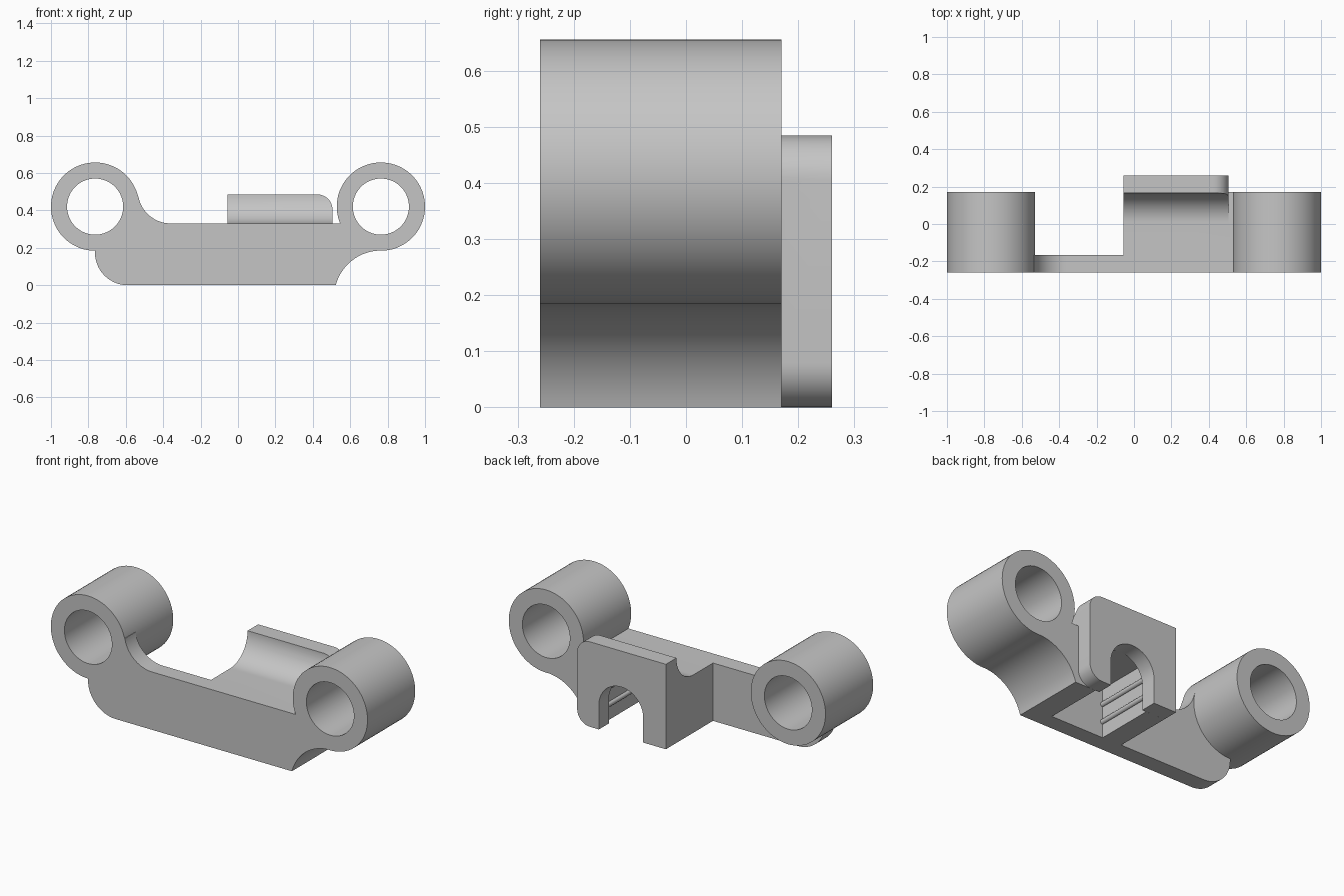
import bpy, bmesh
from math import sin, cos, pi, radians

cube = bpy.data.objects.get("Cube")
if cube:
    bpy.data.objects.remove(cube)

mat = bpy.data.materials.new("plain_grey")
mat.use_nodes = True
GREY = (0.56, 0.56, 0.56, 1)
mat.diffuse_color = GREY
mat.node_tree.nodes["Principled BSDF"].inputs["Base Color"].default_value = GREY

FRONT, BACK, REAR = -0.26, 0.17, 0.26      # depth planes
RING_X, RING_Z, RING_R, BORE_R = 0.764, 0.42, 0.236, 0.15
CLIP_L, CLIP_R, TOP, CLIP_TOP = -0.055, 0.505, 0.33, 0.485


def arc(cx, cz, r, a0, a1, n=20):
    """Points on an arc, angles in degrees."""
    angles = [radians(a0 + (a1 - a0) * i / n) for i in range(n + 1)]
    return [(cx + r * cos(a), cz + r * sin(a)) for a in angles]


def prism(name, outline, lo, hi, axis="y"):
    """Extrude an outline along y (outline is x, z) or along x (outline is y, z)."""
    bm = bmesh.new()
    place = (lambda u, v, d: (u, d, v)) if axis == "y" else (lambda u, v, d: (d, u, v))
    face = bm.faces.new([bm.verts.new(place(u, v, lo)) for u, v in outline])
    new = bmesh.ops.extrude_face_region(bm, geom=[face])["geom"]
    shift = place(0, 0, hi - lo)
    bmesh.ops.translate(bm, vec=shift, verts=[g for g in new if isinstance(g, bmesh.types.BMVert)])
    bmesh.ops.recalc_face_normals(bm, faces=bm.faces)
    mesh = bpy.data.meshes.new(name)
    bm.to_mesh(mesh)
    bm.free()
    mesh.materials.append(mat)
    obj = bpy.data.objects.new(name, mesh)
    bpy.context.collection.objects.link(obj)
    return obj


def rect(a, b, c, d):
    return [(a, c), (b, c), (b, d), (a, d)]


def circle(cx, cz, r, n=72):
    return arc(cx, cz, r, 0, 360, n)[:-1]


def combine(target, tool, operation):
    """Apply a boolean and discard the tool."""
    mod = target.modifiers.new("combine", "BOOLEAN")
    mod.operation, mod.solver, mod.object = operation, "EXACT", tool
    bpy.context.view_layer.objects.active = target
    bpy.ops.object.modifier_apply(modifier=mod.name)
    bpy.data.objects.remove(tool)


# Body: arm outline with rounded left foot and scooped right end
outline = arc(-0.59, 0.175, 0.175, 180, 270)
outline += arc(RING_X, -0.065, 0.25, 165, 90)
outline += [(RING_X, TOP)]
outline += arc(-0.36, 0.505, 0.175, 270, 190)
outline += [(-RING_X, 0.48)]
body = prism("bracket_body", outline, FRONT, BACK)

# Thin the arm to a plate left of the clip block
combine(body, prism("arm_relief", rect(-1.2, CLIP_L, -0.2, 1), -0.165, 0.5), "DIFFERENCE")

# Clip wall with a swept fillet on its inner side and rounded outer corners
profile = arc(0.01, CLIP_TOP, CLIP_TOP - TOP, 270, 360)
profile += [(REAR, CLIP_TOP), (REAR, 0), (BACK, 0), (BACK, 0.3), (0.01, 0.3)]
clip = prism("clip_wall", profile, CLIP_L, CLIP_R, "x")
r = 0.08
corners = [(CLIP_L - 0.1, -0.0), (CLIP_R - r, 0)] + arc(CLIP_R - r, r, r, 270, 360, 12)[1:]
corners += arc(CLIP_R - r, CLIP_TOP - r, r, 0, 90, 12) + [(CLIP_L - 0.1, CLIP_TOP)]
combine(clip, prism("corner_shape", corners, -0.5, 0.5), "INTERSECT")
combine(body, clip, "UNION")

# Rings and their bores
for side in (-1, 1):
    combine(body, prism("ring", circle(side * RING_X, RING_Z, RING_R), FRONT, BACK), "UNION")
for side in (-1, 1):
    combine(body, prism("bore", circle(side * RING_X, RING_Z, BORE_R), -0.5, 0.5), "DIFFERENCE")

# Pocket open to the floor, and the arched slot through the clip wall
MID, HALF = 0.228, 0.165
combine(body, prism("pocket", rect(MID - HALF, MID + HALF, -0.1, 0.28), -0.168, BACK), "DIFFERENCE")
arch = arc(MID, 0.14, 0.14, 0, 180, 32) + [(MID - 0.14, -0.1), (MID + 0.14, -0.1)]
combine(body, prism("arched_slot", arch, 0.1, 0.5), "DIFFERENCE")

# Small retaining ridges along the pocket walls
ridges = []
for side, label in ((-1, "right"), (1, "left")):
    for z, level in ((0.09, "lower"), (0.19, "upper")):
        ridges.append(prism(f"{label}_{level}_ridge",
                            circle(MID + side * HALF, z, 0.014, 16), -0.175, BACK + 0.005))

# Smooth curves, crisp edges
bpy.ops.object.select_all(action="DESELECT")
for obj in [body] + ridges:
    obj.select_set(True)
bpy.context.view_layer.objects.active = body
bpy.ops.object.shade_smooth_by_angle(angle=radians(30))
